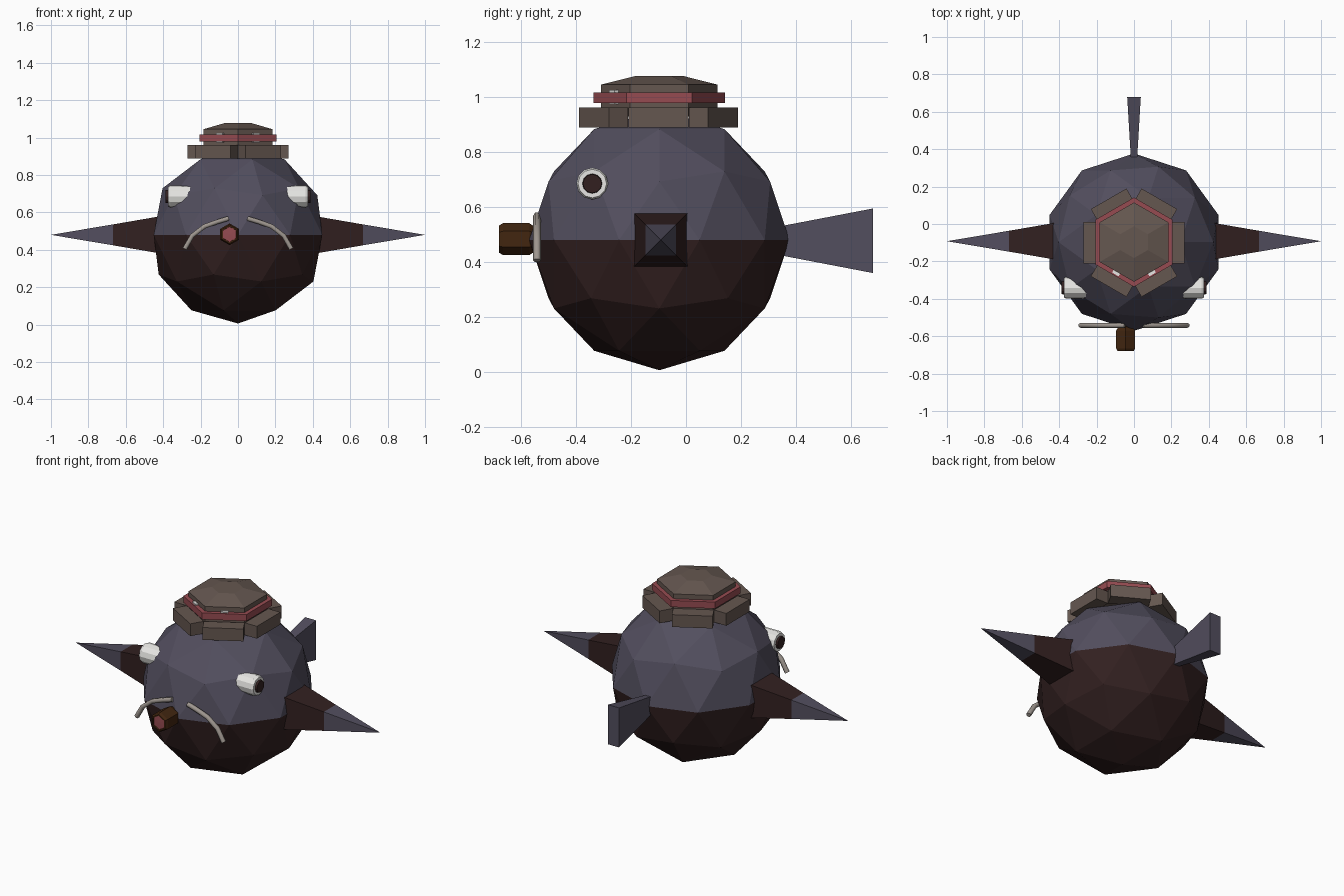
import bpy, bmesh, math
from mathutils import Matrix, Vector

cube = bpy.data.objects.get("Cube")
if cube:
    bpy.data.objects.remove(cube)


def material(name, r, g, b):
    lin = [((c / 255 + 0.055) / 1.055) ** 2.4 for c in (r, g, b)] + [1]
    m = bpy.data.materials.new(name)
    m.use_nodes = True
    m.diffuse_color = lin
    m.node_tree.nodes["Principled BSDF"].inputs["Base Color"].default_value = lin
    return m


SLATE = material("slate", 82, 78, 94)
MAROON = material("dark maroon", 50, 32, 32)
FELT = material("hat felt", 101, 87, 80)
ROSE = material("rose", 150, 75, 81)
BROWN = material("snout brown", 66, 38, 16)
WHITE = material("white", 232, 231, 228)
TAN = material("whisker grey", 158, 150, 143)

CY, CZ = -0.097, 0.48   # body centre


def finish(bm, name, mats):
    bmesh.ops.recalc_face_normals(bm, faces=bm.faces)
    me = bpy.data.meshes.new(name)
    bm.to_mesh(me)
    bm.free()
    for m in mats:
        me.materials.append(m)
    ob = bpy.data.objects.new(name, me)
    bpy.context.collection.objects.link(ob)
    return ob


def loft(name, rings, sides, axis, centre, mats, bands=None, sign=1, phase=0.5, stretch=1):
    """Stack regular polygons (height, radius) along an axis; bands colours each section."""
    bm = bmesh.new()
    loops = []
    for h, r in rings:
        loop = []
        for i in range(sides):
            t = math.pi * phase + math.tau * i / sides
            a, b, k = r * math.cos(t) * stretch, r * math.sin(t), sign * h
            p = {"X": (k, a, b), "Y": (a, k, b), "Z": (a, b, k)}[axis]
            loop.append(bm.verts.new(Vector(p) + Vector(centre)))
        loops.append(loop)
    bands = bands or [0] * (len(rings) - 1)
    for lo, hi, mi in zip(loops, loops[1:], bands):
        for i in range(sides):
            j = (i + 1) % sides
            bm.faces.new((lo[i], lo[j], hi[j], hi[i])).material_index = mi
    bm.faces.new(loops[0]).material_index = bands[0]
    bm.faces.new(loops[-1]).material_index = bands[-1]
    return finish(bm, name, mats)


def box(name, size, centre, turn, mat, pivot):
    """Box placed relative to a pivot, then turned about the vertical there."""
    bm = bmesh.new()
    bmesh.ops.create_cube(bm, size=1, matrix=Matrix.Translation(pivot) @ Matrix.Rotation(turn, 4, "Z")
                          @ Matrix.Translation(centre) @ Matrix.Diagonal((*size, 1)))
    return finish(bm, name, [mat])


# Faceted body, dark below the equator
bm = bmesh.new()
bmesh.ops.create_icosphere(bm, subdivisions=2, radius=0.474,
                           matrix=Matrix.Translation((0, CY, CZ)))
for f in bm.faces:
    f.material_index = int(f.calc_center_median().z < CZ)
finish(bm, "body", [SLATE, MAROON])

# Side spikes, eyes and whiskers, mirrored
for s, side in ((1, "left"), (-1, "right")):
    root2 = math.sqrt(2)
    loft(side + "_spike", [(0.40, 0.102 * root2), (0.667, 0.056 * root2), (0.998, 0.0005)], 4, "X",
         (0, CY + 0.005, CZ), [MAROON, SLATE], [0, 1], sign=s, phase=0.25)
    loft(side + "_eye", [(0.24, 0.057), (0.362, 0.058), (0.375, 0.052), (0.375, 0.036), (0.387, 0.034)],
         12, "X", (0, -0.341, 0.685), [WHITE, MAROON], [0, 0, 0, 1], sign=s)

    curve = bpy.data.curves.new(side + "_whisker", "CURVE")
    curve.dimensions = "3D"
    curve.bevel_depth = 0.014
    curve.bevel_resolution = 1
    curve.use_fill_caps = True
    path = [(0.05, 0.568), (0.11, 0.55), (0.18, 0.525), (0.245, 0.475), (0.285, 0.405)]
    spline = curve.splines.new("POLY")
    spline.points.add(len(path) - 1)
    for pt, (x, z) in zip(spline.points, path):
        pt.co = (s * x, -0.542, z, 1)
    curve.materials.append(TAN)
    whisker = bpy.data.objects.new(side + "_whisker", curve)
    bpy.context.collection.objects.link(whisker)

    # Small white studs tucked behind the hat band
    box(side + "_hat_stud", (0.04, 0.025, 0.05), (0, -0.187, 0), s * math.pi / 6, WHITE, (0, CY, 1.0))

# Tail fin
loft("tail_fin", [(0.30, 0.063), (0.68, 0.166)], 4, "Y", (0, 0, CZ - 0.003), [SLATE],
     phase=0.25, stretch=0.31)

# Snout with a recessed front
loft("snout", [(0.50, 0.048), (0.555, 0.048), (0.57, 0.058), (0.665, 0.058), (0.68, 0.050),
               (0.68, 0.042), (0.674, 0.041), (0.675, 0.001)],
     6, "Y", (-0.045, 0, 0.483), [BROWN, ROSE], [0, 0, 0, 0, 0, 0, 1], sign=-1)

# Hat: crown, band and six brim blocks
loft("hat_crown", [(0.93, 0.212), (1.045, 0.212), (1.077, 0.085)], 6, "Z", (0, CY, 0), [FELT])
loft("hat_band", [(0.978, 0.239), (1.017, 0.239)], 6, "Z", (0, CY, 0), [ROSE])
for i in range(6):
    box("hat_brim_block", (0.08, 0.22, 0.073), (0.231, 0, 0), i * math.pi / 3, FELT, (0, CY - 0.003, 0.925))
